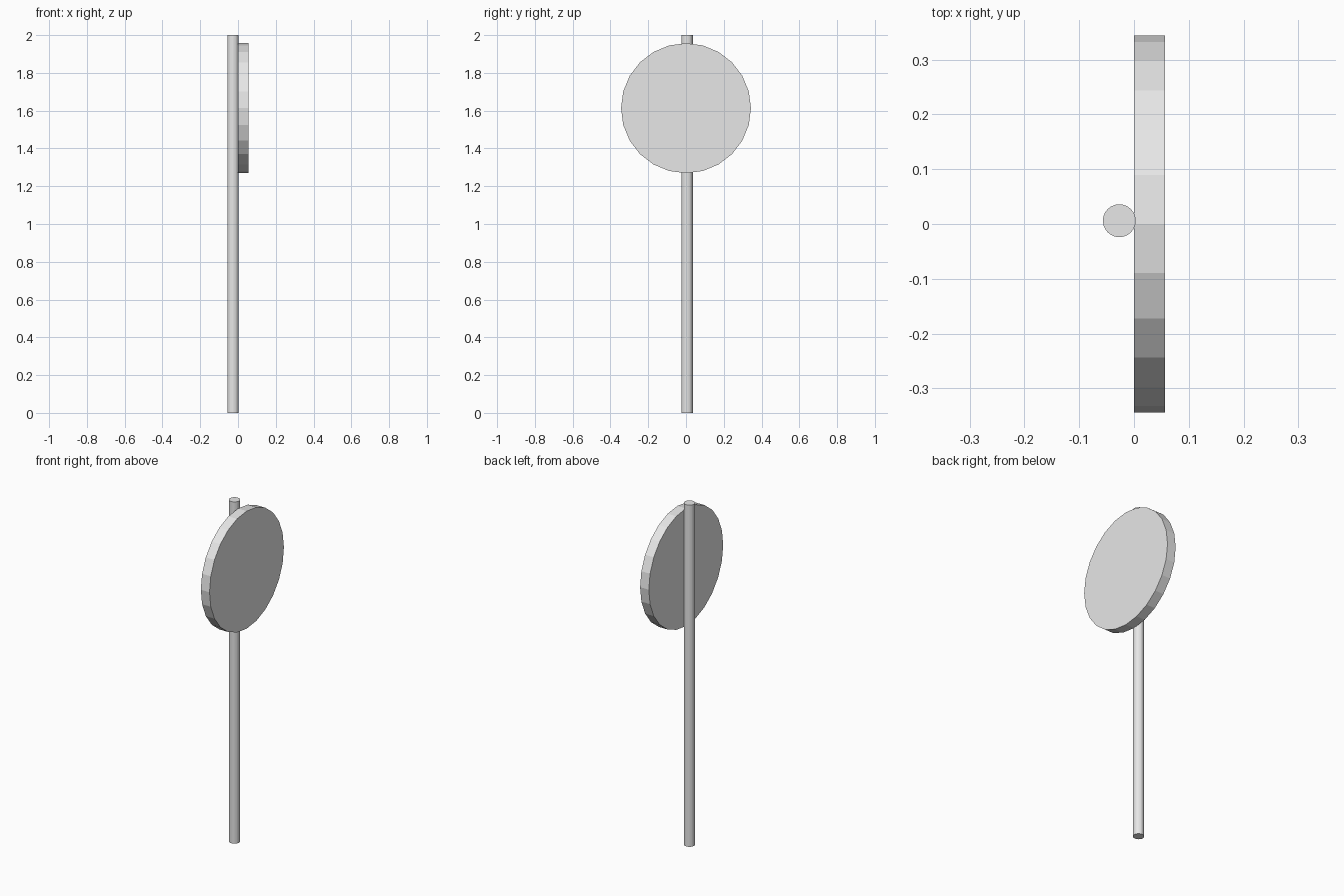
import bpy
import math

if "Cube" in bpy.data.objects:
    bpy.data.objects.remove(bpy.data.objects["Cube"])

grey = bpy.data.materials.new("light_grey")
grey.diffuse_color = (0.8, 0.8, 0.8, 1.0)
grey.use_nodes = True
grey.node_tree.nodes["Principled BSDF"].inputs["Base Color"].default_value = grey.diffuse_color


def cylinder(name, radius, depth, location, rotation=(0, 0, 0)):
    bpy.ops.mesh.primitive_cylinder_add(vertices=24, radius=radius, depth=depth,
                                        location=location, rotation=rotation)
    obj = bpy.context.object
    obj.name = name
    obj.data.materials.append(grey)
    return obj


# Upright post, slightly overlapping the back of the disc
cylinder("post", 0.03, 2.0, (-0.0268, 0.006, 1.0))

# Round sign plate facing +x
cylinder("sign_disc", 0.344, 0.0563, (0.0282, 0, 1.613), (0, math.pi / 2, 0))
